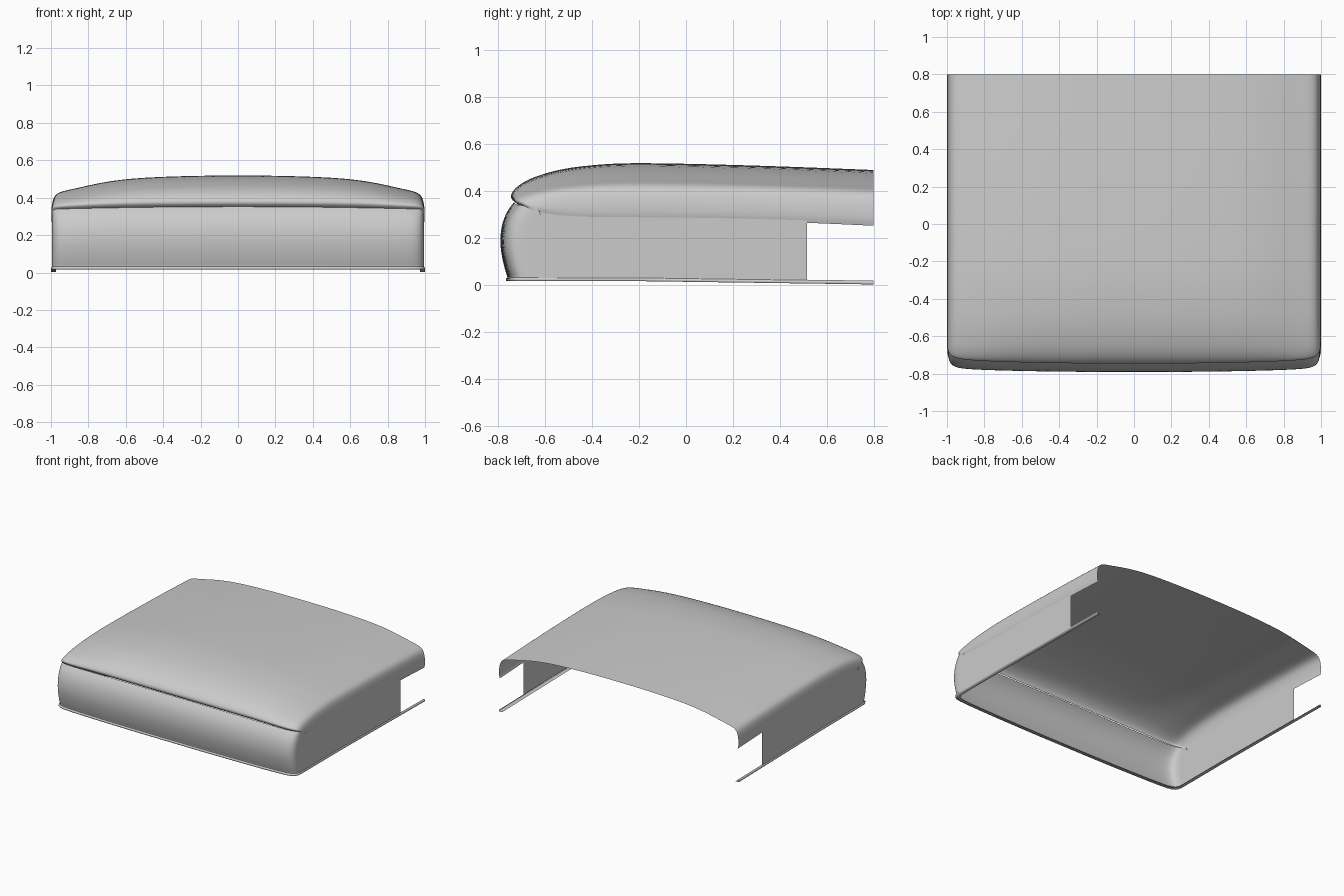
import bpy, bmesh

if "Cube" in bpy.data.objects:
    bpy.data.objects.remove(bpy.data.objects["Cube"])


def lerp_table(table, t):
    """Piecewise-linear lookup in a list of (key, value)."""
    if t <= table[0][0]:
        return table[0][1]
    for (a, va), (b, vb) in zip(table, table[1:]):
        if t <= b:
            return va + (vb - va) * (t - a) / (b - a)
    return table[-1][1]


def sheet(name, rows, levels=2, flip=False):
    """Smooth open surface through a grid of points."""
    bm = bmesh.new()
    grid = [[bm.verts.new(p) for p in row] for row in rows]
    for r0, r1 in zip(grid, grid[1:]):
        for i in range(len(r0) - 1):
            f = [r0[i], r0[i + 1], r1[i + 1], r1[i]]
            bm.faces.new(f[::-1] if flip else f).smooth = True
    me = bpy.data.meshes.new(name)
    bm.to_mesh(me)
    bm.free()
    ob = bpy.data.objects.new(name, me)
    bpy.context.collection.objects.link(ob)
    if levels:
        sub = ob.modifiers.new("smooth", 'SUBSURF')
        sub.levels = sub.render_levels = levels
        sub.boundary_smooth = 'PRESERVE_CORNERS'
    return ob


def mirror_row(half):
    """Half row given from the centre outwards to +x."""
    return [(-x, y, z) for x, y, z in half[:0:-1]] + half


# Half cross-section: x, height fraction, sweep-back at the nose corner
SECTION = [(0, 1, 0), (.2, .995, 0), (.4, .97, .002), (.6, .92, .006),
           (.75, .81, .011), (.85, .7, .016), (.92, .635, .022),
           (.96, .585, .032), (.983, .49, .047), (.993, .34, .065),
           (.998, .17, .09), (.998, 0, .12)]
# Stations along the hood: y, crown height, side seam height, corner weight
STATIONS = [(-.722, .348, .31, .85), (-.742, .362, .322, 1),
            (-.749, .378, .325, 1), (-.738, .402, .322, 1),
            (-.70, .436, .316, .97), (-.64, .464, .31, .85),
            (-.53, .496, .304, .5), (-.40, .511, .302, .2),
            (-.27, .521, .301, 0), (0, .517, .3, 0), (.3, .509, .294, 0),
            (.55, .500, .287, 0), (.8, .490, .275, 0)]

# Hood: domed skin with tucked-in lower side edge
rows = []
for y, top, side, w in STATIONS:
    half = [(x, y + s * w, side + (top - side) * h) for x, h, s in SECTION]
    half += [(.991, half[-1][1], side - .023)]
    rows.append(mirror_row(half))
sheet("hood", rows)

# Front and side walls: bulged nose panel wrapped around the corners
SIDE_TOP = [(-.72, .343), (-.60, .315), (-.5, .303), (0, .299), (.515, .287)]
PLAN = [(x * .996, -.725 + s * .8) for x, h, s in SECTION]
PLAN += [(.994, y) for y in (-.56, -.45, -.2, .15, .515)]
BULGE = [(0, .036), (.04, .036), (.1, .044), (.25, .057), (.45, .068),
         (.65, .064), (.8, .051), (.92, .03), (1, .008)]
rows = []
for t, out in BULGE:
    half = []
    for x, y in PLAN:
        front = max(0, min(1, (-.5 - y) / .2))
        top = lerp_table(SIDE_TOP, y)
        if y < -.68:
            top = .352 - .013 * (x / .98) ** 2
        low = .024 - .004 * (y + .8)
        half.append((x, y - out * front, low + (top - low) * t))
    rows.append(mirror_row(half))
sheet("front_and_side_walls", rows)

# Bottom rim: thin rail that follows the walls and runs on to the back
RIM = PLAN + [(.994, .65), (.994, .8)]
rows = []
for out, dz in [(-.022, .002), (.005, .002), (.005, .013), (-.004, .018)]:
    half = []
    for x, y in RIM:
        front = max(0, min(1, (-.5 - y) / .2))
        drop = lerp_table([(-.8, .015), (-.2, .014), (.3, .007), (.8, 0)], y)
        half.append((x + out * min(1, x), y - (.038 + out) * front, drop + dz))
    rows.append(mirror_row(half))
sheet("bottom_rim", rows, levels=0)
